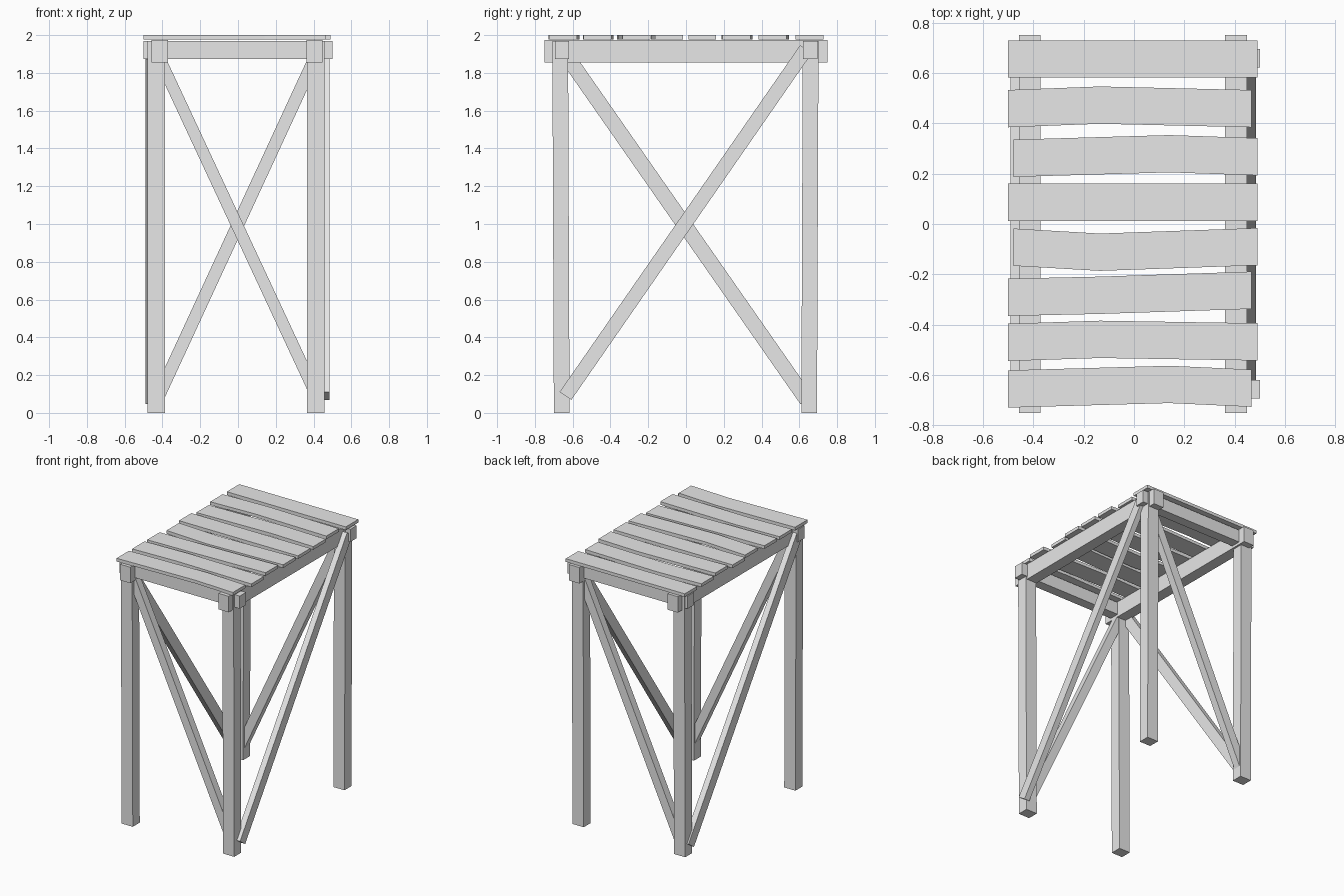
import bpy
import bmesh
from mathutils import Vector

cube = bpy.data.objects.get("Cube")
if cube:
    bpy.data.objects.remove(cube, do_unlink=True)

grey = bpy.data.materials.new("plain_grey")
grey.use_nodes = True
colour = (0.8, 0.8, 0.8, 1)
grey.diffuse_color = colour
grey.node_tree.nodes["Principled BSDF"].inputs["Base Color"].default_value = colour


def plank(name, path, side, width, up, depth):
    """Sweep a rectangle (width along side, depth along up) through the path."""
    bm = bmesh.new()
    s, u = Vector(side).normalized() * width / 2, Vector(up).normalized() * depth / 2
    rings = [[bm.verts.new(Vector(p) + a * s + b * u)
              for a, b in ((-1, -1), (1, -1), (1, 1), (-1, 1))] for p in path]
    for r, q in zip(rings, rings[1:]):
        for i in range(4):
            j = (i + 1) % 4
            bm.faces.new((r[i], r[j], q[j], q[i]))
    bm.faces.new(rings[0])
    bm.faces.new(rings[-1])
    bmesh.ops.recalc_face_normals(bm, faces=bm.faces)
    mesh = bpy.data.meshes.new(name)
    bm.to_mesh(mesh)
    bm.free()
    mesh.materials.append(grey)
    obj = bpy.data.objects.new(name, mesh)
    bpy.context.collection.objects.link(obj)
    return obj


def brace(name, a, b, normal, width, depth):
    """Straight diagonal bar lying in the plane with the given normal."""
    across = (Vector(b) - Vector(a)).cross(Vector(normal))
    plank(name, [a, b], across, width, normal, depth)


X, Y, Z = (1, 0, 0), (0, 1, 0), (0, 0, 1)

# Legs, leaning out slightly toward the top
for end, y in (("front", -0.658), ("back", 0.652)):
    out = 0.008 if y > 0 else -0.008
    for hand, x in (("right", -0.432), ("left", 0.412)):
        plank(f"{end}_{hand}_leg", [(x, y, 0), (x, y + out, 1.97)], X, 0.093, Y, 0.083)

# Top frame: long side rails and short end rails crossing at the corners
for hand, x in (("right", -0.414), ("left", 0.405)):
    plank(f"{hand}_side_rail", [(x, -0.75, 1.915), (x, 0.75, 1.915)], X, 0.086, Z, 0.12)
for end, y in (("front", -0.656), ("back", 0.658)):
    plank(f"{end}_end_rail", [(-0.5, y, 1.922), (0.5, y, 1.922)], Y, 0.075, Z, 0.095)

# Diagonal braces, one per side
brace("front_brace", (-0.42, -0.655, 1.885), (0.40, -0.655, 0.125), Y, 0.063, 0.055)
brace("back_brace", (0.41, 0.655, 1.885), (-0.42, 0.655, 0.09), Y, 0.066, 0.055)
brace("left_brace", (0.463, -0.638, 0.09), (0.463, 0.635, 1.925), X, 0.075, 0.044)
brace("right_brace", (-0.468, 0.638, 0.07), (-0.468, -0.65, 1.915), X, 0.08, 0.044)

# Seat slats: left end, right end, bend position, y at each of the three points
slats = [
    (-0.5, 0.49, 0, 0.655, 0.655, 0.655),
    (-0.5, 0.466, -0.135, 0.458, 0.472, 0.458),
    (-0.478, 0.49, 0.14, 0.261, 0.279, 0.267),
    (-0.5, 0.49, 0, 0.086, 0.086, 0.086),
    (-0.478, 0.49, -0.135, -0.092, -0.112, -0.09),
    (-0.5, 0.466, -0.135, -0.291, -0.283, -0.263),
    (-0.5, 0.49, -0.135, -0.47, -0.458, -0.468),
    (-0.5, 0.466, 0.14, -0.655, -0.637, -0.652),
]
for n, (x0, x1, xm, y0, ym, y1) in enumerate(slats, 1):
    path = [(x0, y0, 1.988), (xm, ym, 1.988), (x1, y1, 1.988)]
    plank(f"seat_slat_{n}", path, Y, 0.148, Z, 0.024)
